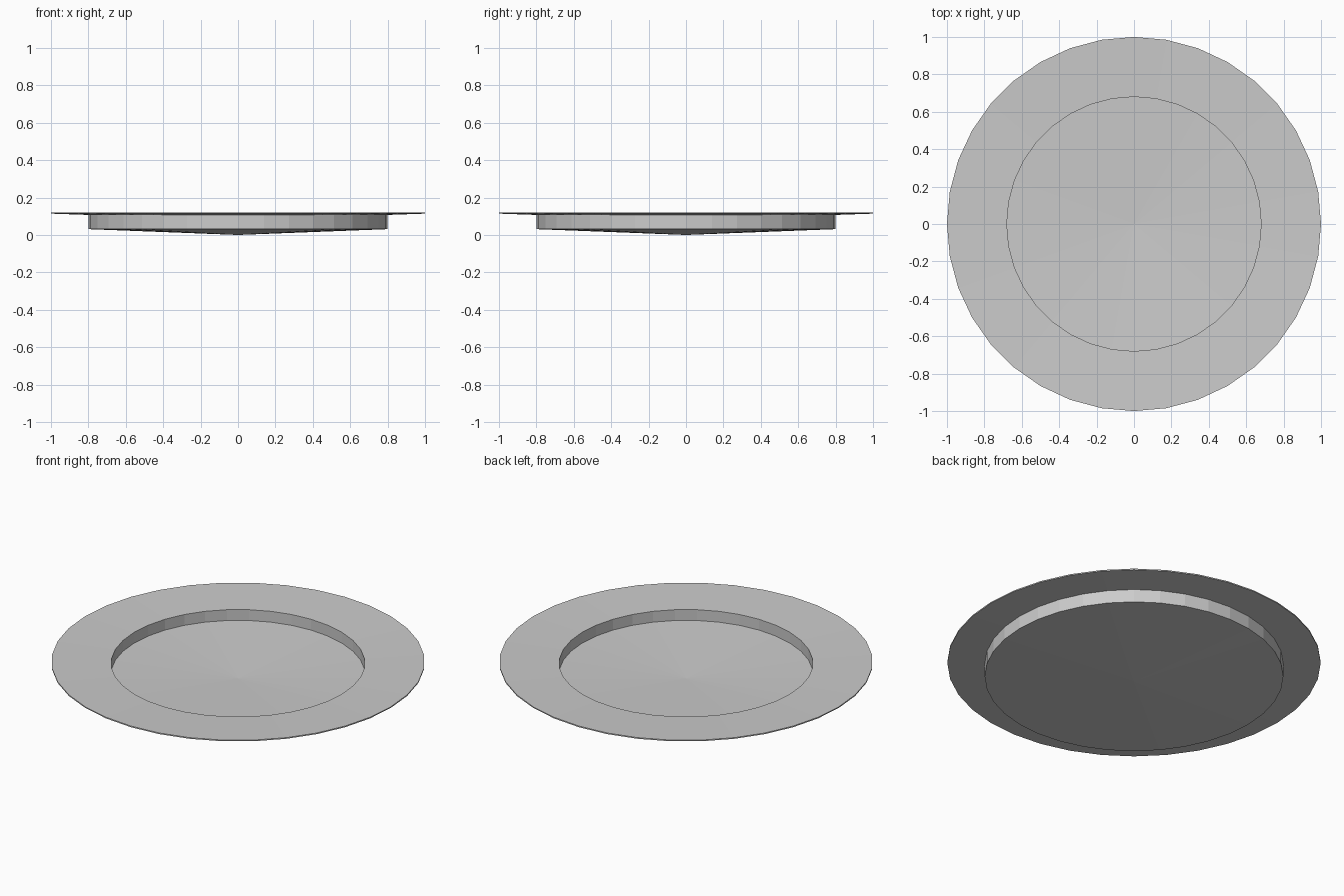
import bpy
import bmesh
import math

if "Cube" in bpy.data.objects:
    bpy.data.objects.remove(bpy.data.objects["Cube"])

SIDES = 36


def lathe(name, profile, sides=SIDES):
    """Revolve a closed (radius, z) profile around z; radius 0 points become poles."""
    bm = bmesh.new()
    rings = []
    for r, z in profile:
        if r == 0:
            rings.append([bm.verts.new((0, 0, z))] * sides)
        else:
            rings.append([bm.verts.new((r * math.cos(2 * math.pi * i / sides),
                                        r * math.sin(2 * math.pi * i / sides), z))
                          for i in range(sides)])
    for low, high in zip(rings, rings[1:]):
        for i in range(sides):
            j = (i + 1) % sides
            corners = [low[i], low[j], high[j], high[i]]
            bm.faces.new(list(dict.fromkeys(corners)))
    bmesh.ops.recalc_face_normals(bm, faces=bm.faces)
    mesh = bpy.data.meshes.new(name)
    bm.to_mesh(mesh)
    bm.free()
    obj = bpy.data.objects.new(name, mesh)
    bpy.context.collection.objects.link(obj)
    return obj


# Dish: shallow cone base, upright wall, wide thin rim, recessed well
lathe("plate", [
    (0.00, 0.000),   # underside centre
    (0.80, 0.031),   # base edge
    (0.80, 0.107),   # wall meets rim
    (1.00, 0.114),   # rim lower edge
    (1.00, 0.121),   # rim upper edge
    (0.68, 0.111),   # well lip
    (0.68, 0.047),   # well floor edge
    (0.00, 0.021),   # well floor centre
])
